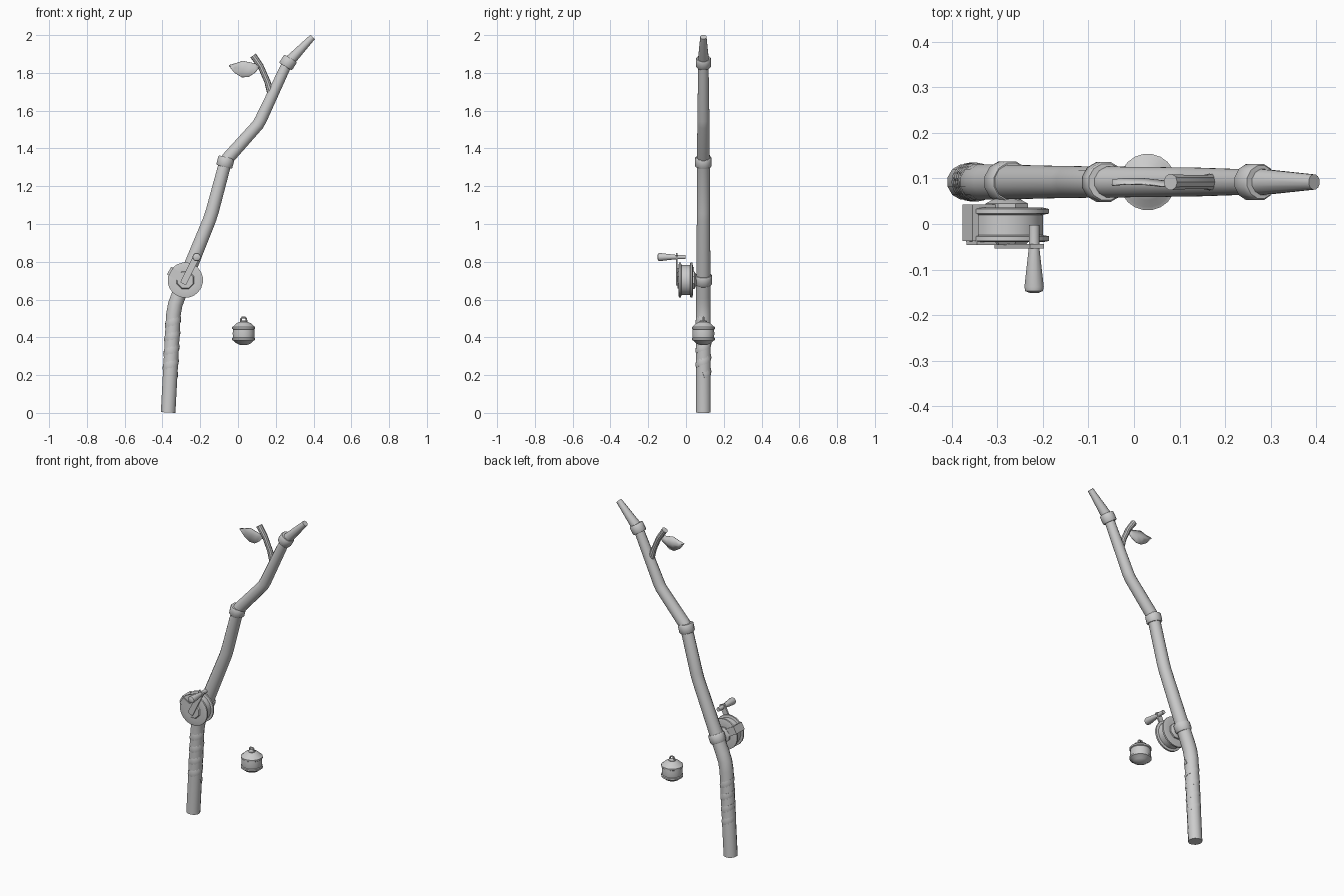
import bpy, bmesh, math
from mathutils import Vector

if "Cube" in bpy.data.objects:
    bpy.data.objects.remove(bpy.data.objects["Cube"])

Y0 = 0.092  # depth of the rod's centre plane


def finish(name, bm, angle=35):
    bmesh.ops.recalc_face_normals(bm, faces=bm.faces)
    me = bpy.data.meshes.new(name)
    bm.to_mesh(me)
    bm.free()
    ob = bpy.data.objects.new(name, me)
    bpy.context.collection.objects.link(ob)
    bpy.ops.object.select_all(action='DESELECT')
    ob.select_set(True)
    bpy.context.view_layer.objects.active = ob
    bpy.ops.object.shade_smooth_by_angle(angle=math.radians(angle))
    return ob


def skin(name, rings, closed=False):
    bm = bmesh.new()
    vs = [[bm.verts.new(p) for p in r] for r in rings]
    n = len(vs[0])
    pairs = list(zip(vs, vs[1:])) + ([(vs[-1], vs[0])] if closed else [])
    for a, b in pairs:
        for i in range(n):
            j = (i + 1) % n
            bm.faces.new((a[i], a[j], b[j], b[i]))
    if not closed:
        bm.faces.new(vs[0])
        bm.faces.new(vs[-1])
    return finish(name, bm)


def ring(c, t, r, ref, sides, flat=1.0):
    u = (ref - t * ref.dot(t)).normalized()
    w = t.cross(u)
    return [c + u * r * math.cos(k) + w * r * flat * math.sin(k)
            for k in (math.tau * (i + .5) / sides for i in range(sides))]


def tube(name, pts, radii, ref=(0, 1, 0), sides=12, flat=1.0):
    pts = [Vector(p) for p in pts]
    rings = []
    for i, p in enumerate(pts):
        a, b = pts[max(i - 1, 0)], pts[min(i + 1, len(pts) - 1)]
        t = ((p - a).normalized() + (b - p).normalized()).normalized()
        rings.append(ring(p, t, radii[i], Vector(ref), sides, flat))
    return skin(name, rings)


def lathe(name, prof, loc, axis, sides=12, closed=False):
    loc, t = Vector(loc), Vector(axis).normalized()
    ref = Vector((0, 1, 0)) if abs(t.y) < .5 else Vector((0, 0, 1))
    return skin(name, [ring(loc + t * h, t, r, ref, sides) for r, h in prof], closed)


def bar(name, a, b, width, y0, y1):
    """Flat bar in the front plane from a to b, spanning depth y0..y1."""
    a, b = Vector((a[0], 0, a[1])), Vector((b[0], 0, b[1]))
    n = (b - a).normalized().cross(Vector((0, 1, 0))) * width / 2
    outline = [a + n, b + n, b - n, a - n]
    return skin(name, [[p + Vector((0, y, 0)) for p in outline] for y in (y0, y1)])


# bent wooden rod, with tight rings around each knee
path = [(-.37, .002), (-.342, .52), (-.332, .575), (-.315, .62), (-.15, 1.025), (-.137, 1.065),
        (-.066, 1.33), (-.05, 1.352), (.105, 1.525), (.122, 1.555), (.265, 1.86)]
tube("rod", [(x, Y0, z) for x, z in path],
     [.04, .04, .04, .04, .036, .036, .035, .035, .033, .033, .028])
tube("rod_tip", [(.25, Y0, 1.835), (.275, Y0, 1.865), (.395, Y0, 1.99)], [.026, .03, .017])

# collars
for name, x, z, ax, r in (("reel_collar", -.278, .705, (.38, 0, .92), .047),
                          ("middle_collar", -.067, 1.328, (.25, 0, .97), .045),
                          ("tip_collar", .265, 1.855, (.52, 0, .85), .041)):
    lathe(name, [(r - .017, -.026), (r - .004, -.026), (r, -.02), (r, .02),
                 (r - .004, .026), (r - .017, .026)], (x, Y0, z), ax, closed=True)

# grip wrapping
turns, steps = 4, 64
helix = []
for i in range(steps + 1):
    f = i / steps
    z = .2 + .3 * f
    a = math.tau * turns * f
    helix.append((-.37 + z * .054 + .035 * math.cos(a), Y0 + .035 * math.sin(a), z))
tube("grip_wrap", helix, [.022] * len(helix), ref=(0, 0, 1), sides=6, flat=.36)

# reel spool
rx, rz = -.279, .703
lathe("reel_spool", [(.055, -.04), (.08, -.04), (.094, -.037), (.094, -.027), (.08, -.024),
                     (.08, .02), (.094, .023), (.094, .033), (.08, .036), (.055, .036)],
      (rx, 0, rz), (0, 1, 0), 20)
lathe("reel_hub", [(.045, -.046), (.05, -.04), (.05, .045), (.03, .055)],
      (rx, 0, rz), (0, 1, 0), 8)
lathe("reel_mount", [(.025, .03), (.025, .07)], (rx, 0, rz), (0, 1, 0), 8)

# U-shaped reel bracket
end = (-.356, .748)
bar("bracket_front", (rx, rz), end, .046, -.046, -.037)
bar("bracket_back", (rx, rz), end, .046, .034, .043)
bar("bracket_bridge", (-.352, .746), (-.365, .753), .046, -.037, .043)

# crank and handle
bar("crank_arm", (-.291, .683), (-.213, .84), .034, -.054, -.044)
lathe("crank_handle", [(.012, -.05), (.012, .0), (.022, .086), (.02, .095), (.01, .099)],
      (-.219, -.052, .825), (0, -1, 0))

# side twig and leaf
tube("twig", [(.175, Y0, 1.69), (.155, Y0, 1.755), (.12, Y0, 1.835), (.08, Y0, 1.892)],
     [.02, .016, .016, .018], sides=10)
bm = bmesh.new()
top = [(.113, 1.832), (.09, 1.85), (.06, 1.856), (.025, 1.863), (-.015, 1.85), (-.048, 1.84)]
low = [(.113, 1.828), (.088, 1.8), (.055, 1.778), (.02, 1.777), (-.02, 1.802), (-.048, 1.838)]
rows = []
for (tx, tz), (lx, lz) in zip(top, low):
    y = Y0 - .008 + .004 * math.cos(tx * 30)
    rows.append([bm.verts.new((tx, y, tz)),
                 bm.verts.new(((tx + lx) / 2, y + .012, (tz + lz) / 2)),
                 bm.verts.new((lx, y, lz))])
for a, b in zip(rows, rows[1:]):
    for i in (0, 1):
        bm.faces.new((a[i], a[i + 1], b[i + 1], b[i]))
leaf = finish("leaf", bm, 60)
mod = leaf.modifiers.new("thickness", 'SOLIDIFY')
mod.thickness = .003
mod.offset = 0

# round float with bands and a wire loop
bob = (.03, Y0, .42)
lathe("float_body", [(.018, -.061), (.04, -.051), (.055, -.037), (.062, -.034), (.062, -.024),
                     (.057, -.021), (.059, 0), (.057, .022), (.062, .025), (.062, .035),
                     (.055, .038), (.04, .054), (.018, .063)], bob, (0, 0, 1), 20)
lathe("float_cap", [(.02, .05), (.02, .066), (.014, .07)], bob, (0, 0, 1))
tube("float_loop", [(.014, Y0, .475), (.016, Y0, .497), (.022, Y0, .505), (.038, Y0, .505),
                    (.044, Y0, .497), (.046, Y0, .475)], [.005] * 6, sides=8)
